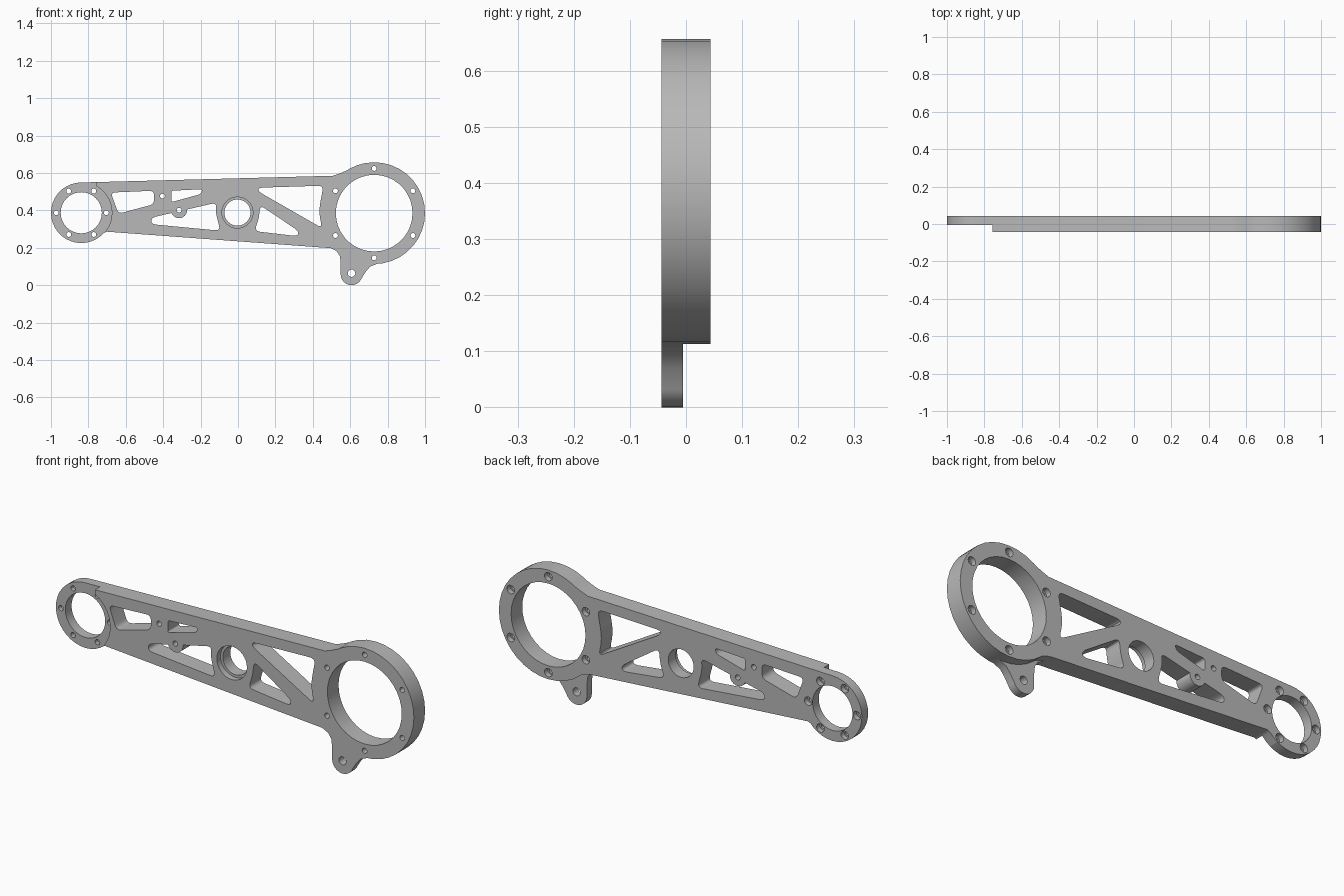
import bpy, bmesh
from math import cos, sin, pi, radians
from mathutils import Vector

cube = bpy.data.objects.get("Cube")
if cube:
    bpy.data.objects.remove(cube, do_unlink=True)

FRONT, BACK, STEP = -0.044, 0.044, -0.005
BIG, SMALL, MIDDLE = (0.728, 0.385), (-0.838, 0.387), (-0.003, 0.388)
BOSS, LUG = (-0.315, 0.401), (0.607, 0.058)

metal = bpy.data.materials.new("grey metal")
metal.use_nodes = True
GREY = (0.48, 0.48, 0.48, 1)
metal.diffuse_color = GREY
metal.node_tree.nodes["Principled BSDF"].inputs["Base Color"].default_value = GREY


def circle(centre, r, n=16):
    """Circular profile in the x-z plane."""
    return [(centre[0] + r * cos(2 * pi * i / n + pi / 2),
             centre[1] + r * sin(2 * pi * i / n + pi / 2)) for i in range(n)]


def bolt_circle(centre, r, start):
    """Centres of six evenly spaced bolts."""
    return [(centre[0] + r * cos(radians(start + 60 * i)),
             centre[1] + r * sin(radians(start + 60 * i))) for i in range(6)]


def rounded(points, r, steps=5):
    """Polygon with every corner rounded off."""
    pts = [Vector(p) for p in points]
    out = []
    for i, p in enumerate(pts):
        ends = []
        for q in (pts[i - 1], pts[(i + 1) % len(pts)]):
            d = q - p
            ends.append(p + d.normalized() * min(r, d.length * 0.45))
        for k in range(steps + 1):
            t = k / steps
            out.append(ends[0] * (1 - t) ** 2 + p * 2 * t * (1 - t) + ends[1] * t * t)
    return out


def solid(name, loops, y0, y1):
    """Extrude closed profiles along y into one object."""
    bm = bmesh.new()
    for loop in loops:
        face = bm.faces.new([bm.verts.new((p[0], y0, p[1])) for p in loop])
        new = bmesh.ops.extrude_face_region(bm, geom=[face])["geom"]
        bmesh.ops.translate(bm, vec=(0, y1 - y0, 0),
                            verts=[v for v in new if isinstance(v, bmesh.types.BMVert)])
    bmesh.ops.recalc_face_normals(bm, faces=bm.faces)
    mesh = bpy.data.meshes.new(name)
    bm.to_mesh(mesh)
    bm.free()
    mesh.materials.append(metal)
    obj = bpy.data.objects.new(name, mesh)
    bpy.context.collection.objects.link(obj)
    return obj


def combine(target, operation, loops, y0, y1):
    """Add or cut extruded profiles, then drop the helper."""
    helper = solid("helper", loops, y0, y1)
    helper.hide_render = True
    mod = target.modifiers.new("combine", 'BOOLEAN')
    mod.operation, mod.solver, mod.object = operation, 'EXACT', helper
    bpy.context.view_layer.objects.active = target
    bpy.ops.object.modifier_apply(modifier=mod.name)
    bpy.data.objects.remove(helper, do_unlink=True)


def cut(loops, y0=-0.1, y1=0.1):
    combine(arm, 'DIFFERENCE', loops, y0, y1)


def add(loops, y0=FRONT, y1=BACK):
    combine(arm, 'UNION', loops, y0, y1)


# Tapered beam with fillets towards both rings
arm = solid("link_arm", [[
    SMALL, (-0.838, 0.549), (-0.757, 0.551), (0.51, 0.585), (0.548, 0.599),
    (0.585, 0.615), BIG, (0.548, 0.182), (0.52, 0.193), (0.495, 0.198),
    (-0.703, 0.286), (-0.73, 0.273), (-0.757, 0.246)]], FRONT, BACK)

# Front recess where the small ring is thinner
cut([circle(SMALL, 0.164, 40)], -0.1, STEP)
cut([[(-1.1, 0.5), (-0.757, 0.5), (-0.757, 0.6), (-1.1, 0.6)]], -0.1, STEP)

# End rings
add([circle(BIG, 0.272, 36)])
add([circle(SMALL, 0.162, 36)], STEP)

# Thin mounting lug below the big ring
add([[(0.495, 0.198), (0.527, 0.182), (0.545, 0.155), (0.549, 0.118), (0.549, 0.058),
      (0.607, 0.03), (0.655, 0.027), (0.682, 0.07), (0.705, 0.098), (0.75, 0.117),
      (0.728, 0.2)]], FRONT, STEP)
add([circle(LUG, 0.058, 24)], FRONT, STEP)

# Weight-saving pockets
cut([
    rounded([(-0.68, 0.495), (-0.449, 0.505), (-0.449, 0.433), (-0.639, 0.382)], 0.025),
    rounded([(-0.356, 0.505), (-0.19, 0.513), (-0.2, 0.487), (-0.356, 0.444)], 0.012),
    rounded([(-0.463, 0.361), (-0.115, 0.441), (-0.12, 0.39), (-0.094, 0.291),
             (-0.463, 0.326)], 0.03),
    rounded([(0.11, 0.521), (0.457, 0.532), (0.436, 0.42), (0.436, 0.37),
             (0.45, 0.305), (0.11, 0.5)], 0.03),
    rounded([(0.118, 0.428), (0.324, 0.289), (0.318, 0.262), (0.088, 0.289),
             (0.112, 0.358)], 0.03),
])
add([circle(BOSS, 0.043, 24)])

# Main bores, with a shoulder in the middle one
cut([circle(BIG, 0.205, 36), circle(SMALL, 0.11, 32), circle(MIDDLE, 0.07, 32)])
cut([circle(MIDDLE, 0.083, 32)], -0.1, -0.015)

# Bolt holes, counterbored from the back
bolts = bolt_circle(BIG, 0.239, 30) + bolt_circle(SMALL, 0.134, 0)
cut([circle(c, 0.013) for c in bolts + [BOSS, (-0.404, 0.476)]] + [circle((0.607, 0.064), 0.02)])
cut([circle(c, 0.021) for c in bolts], 0.018, 0.1)

# Smooth the curved walls, keep the rims sharp
bpy.ops.object.select_all(action='DESELECT')
arm.select_set(True)
bpy.context.view_layer.objects.active = arm
bpy.ops.object.shade_smooth_by_angle(angle=radians(30))
